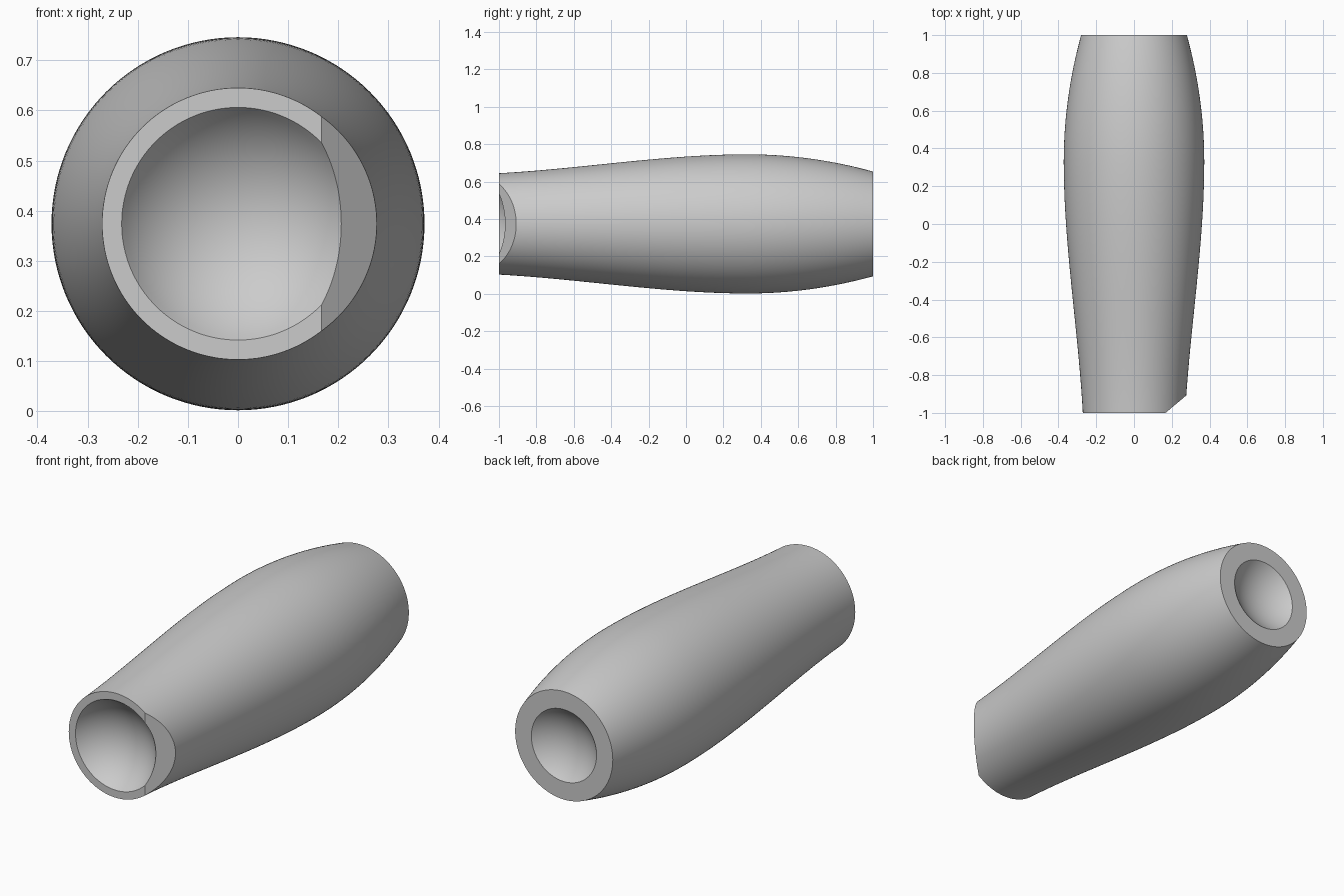
import bpy, bmesh, math
from mathutils import Vector

cube = bpy.data.objects.get("Cube")
if cube:
    bpy.data.objects.remove(cube, do_unlink=True)

SIDES = 128
CENTRE_Z = 0.374
BOWL_R = 0.28                      # radius of the spheres hollowing both ends


def body_radius(y):
    """Slim front swelling to a belly, then tapering to the back."""
    if y > 0.33:
        return 0.372 - 0.092 * ((y - 0.33) / 0.67) ** 2
    t = (y + 1) / 1.33
    return 0.271 + 0.101 * (3 * t**2 - 2 * t**3) + 0.073 * t * (1 - t) ** 2


def bowl(end, rim, steps=16):
    """Profile points of a spherical hollow, from its centre to its rim."""
    rim_angle = math.asin(rim / BOWL_R)
    depth_at_rim = BOWL_R * math.cos(rim_angle)
    pts = []
    for i in range(steps + 1):
        a = rim_angle * i / steps
        inward = BOWL_R * math.cos(a) - depth_at_rim
        pts.append((BOWL_R * math.sin(a), end * (1 - inward)))
    return pts


# Profile (radius, y): front bowl, outer wall, back bowl
wall = [(body_radius(-1 + i / 24), -1 + i / 24) for i in range(49)]
profile = bowl(-1, 0.232) + wall + bowl(1, 0.187)[::-1]

# Spin the profile around the long axis
bm = bmesh.new()
verts = [bm.verts.new((r, y, 0)) for r, y in profile]
edges = [bm.edges.new(pair) for pair in zip(verts, verts[1:])]
bmesh.ops.spin(bm, geom=verts + edges, cent=(0, 0, 0), axis=(0, 1, 0),
               angle=math.tau, steps=SIDES, use_duplicate=False)
bmesh.ops.remove_doubles(bm, verts=bm.verts, dist=0.0005)

# Slanted flat cut on the left of the front end
corner, far = Vector((0.167, -1, 0)), Vector((0.274, -0.91, 0))
along = far - corner
bmesh.ops.bisect_plane(bm, geom=bm.verts[:] + bm.edges[:] + bm.faces[:],
                       plane_co=corner, plane_no=(-along.y, along.x, 0),
                       dist=0.00001, clear_inner=False, clear_outer=False)
normal = Vector((along.y, -along.x, 0)).normalized()
cut_off = [f for f in bm.faces
           if (f.calc_center_median() - corner).dot(normal) > 0.00001]
bmesh.ops.delete(bm, geom=cut_off, context='FACES')
rim_edges = [e for e in bm.edges if e.is_boundary]
bmesh.ops.triangle_fill(bm, edges=rim_edges, use_beauty=True, normal=normal)
bmesh.ops.recalc_face_normals(bm, faces=bm.faces)
bmesh.ops.translate(bm, verts=bm.verts, vec=(0, 0, CENTRE_Z))

mesh = bpy.data.meshes.new("handle_sleeve")
bm.to_mesh(mesh)
bm.free()
sleeve = bpy.data.objects.new("handle_sleeve", mesh)
bpy.context.collection.objects.link(sleeve)

# Plain grey finish
grey = bpy.data.materials.new("plain_grey")
grey.use_nodes = True
colour = (0.6, 0.6, 0.6, 1)
grey.diffuse_color = colour
grey.node_tree.nodes["Principled BSDF"].inputs["Base Color"].default_value = colour
mesh.materials.append(grey)

# Smooth walls with crisp rims
bpy.ops.object.select_all(action='DESELECT')
sleeve.select_set(True)
bpy.context.view_layer.objects.active = sleeve
bpy.ops.object.shade_smooth_by_angle(angle=math.radians(30))
